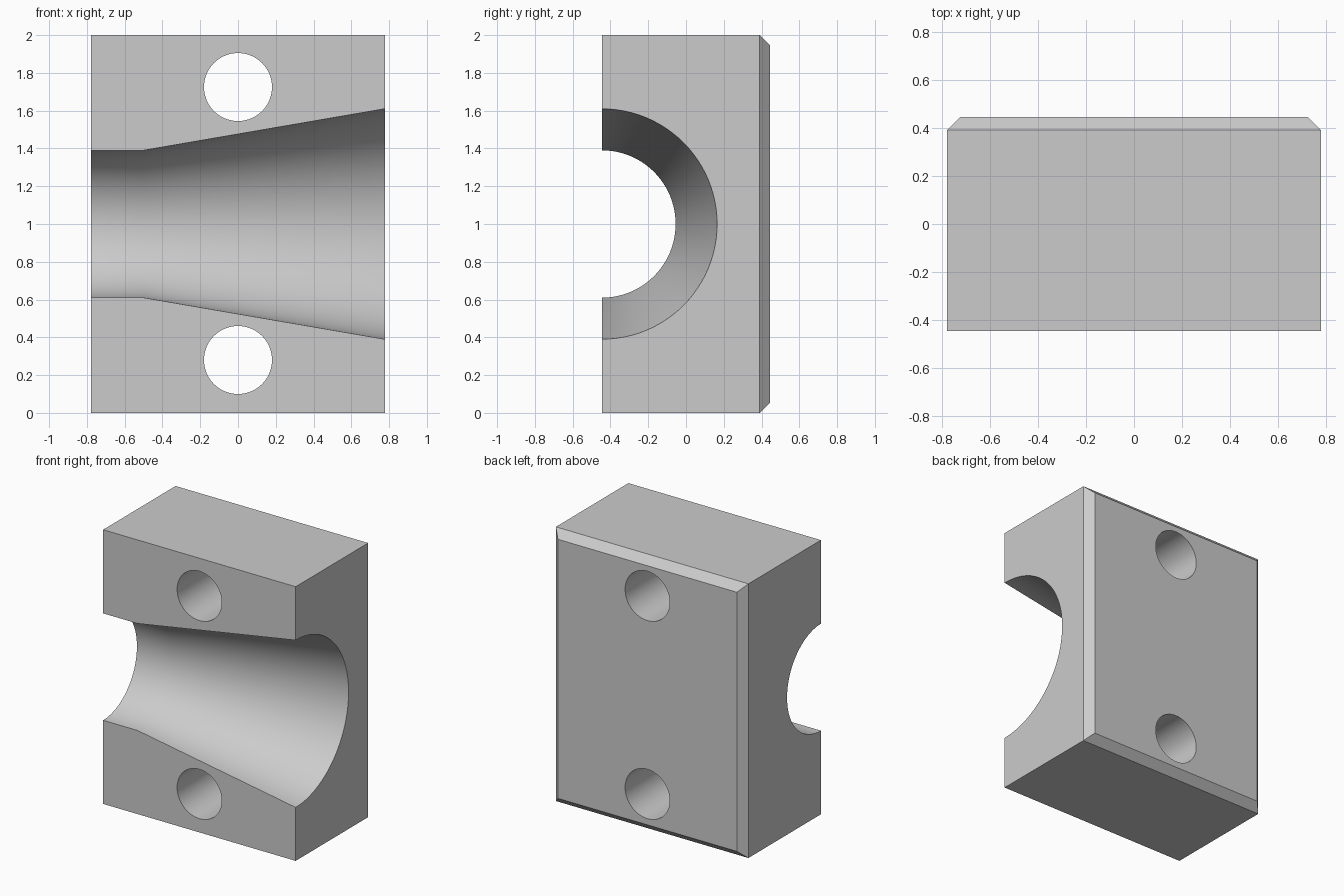
import bpy, bmesh, math
from mathutils import Matrix

cube = bpy.data.objects.get("Cube")
if cube:
    bpy.data.objects.remove(cube, do_unlink=True)

HALF_W, HALF_D, HEIGHT, CHAMFER = 0.777, 0.445, 2.0, 0.055
HOLE_R, HOLE_Z = 0.18, (0.28, 1.725)

grey = bpy.data.materials.new("plain_grey")
grey.use_nodes = True
grey.diffuse_color = (0.6, 0.6, 0.6, 1)
grey.node_tree.nodes["Principled BSDF"].inputs["Base Color"].default_value = (0.6, 0.6, 0.6, 1)


def make_object(name, bm):
    bmesh.ops.recalc_face_normals(bm, faces=bm.faces)
    mesh = bpy.data.meshes.new(name)
    bm.to_mesh(mesh)
    bm.free()
    mesh.materials.append(grey)
    obj = bpy.data.objects.new(name, mesh)
    bpy.context.collection.objects.link(obj)
    return obj


# Block with the four back edges chamfered
bm = bmesh.new()
bmesh.ops.create_cube(bm, size=1, matrix=Matrix.Translation((0, 0, HEIGHT / 2))
                      @ Matrix.Diagonal((2 * HALF_W, 2 * HALF_D, HEIGHT, 1)))
back_edges = [e for e in bm.edges if all(v.co.y > 0 for v in e.verts)]
bmesh.ops.bevel(bm, geom=back_edges, offset=CHAMFER, segments=1, affect='EDGES')
block = make_object("clamp_block", bm)

# Bore cutter: straight throat opening into a cone, centred on the front face
profile = [(-0.9, 0.39), (-0.5, 0.39), (0.9, 0.631)]
bm = bmesh.new()
rings = []
for x, r in profile:
    ring = bmesh.ops.create_circle(
        bm, segments=96, radius=r,
        matrix=Matrix.Translation((x, -HALF_D, HEIGHT / 2)) @ Matrix.Rotation(math.pi / 2, 4, 'Y'))
    rings.append(ring["verts"])
for a, b in zip(rings, rings[1:]):
    for i in range(len(a)):
        bm.faces.new((a[i - 1], a[i], b[i], b[i - 1]))
bm.faces.new(rings[0])
bm.faces.new(rings[-1])
cutters = [make_object("bore_cutter", bm)]

# Bolt hole cutters, front to back
for z in HOLE_Z:
    bm = bmesh.new()
    bmesh.ops.create_cone(bm, cap_ends=True, segments=64, radius1=HOLE_R, radius2=HOLE_R, depth=2,
                          matrix=Matrix.Translation((0, 0, z)) @ Matrix.Rotation(math.pi / 2, 4, 'X'))
    cutters.append(make_object("bolt_hole_cutter", bm))

# Cut the bore and holes, then drop the cutters
bpy.ops.object.select_all(action='DESELECT')
bpy.context.view_layer.objects.active = block
block.select_set(True)
for cutter in cutters:
    cutter.hide_render = True
    mod = block.modifiers.new("cut", 'BOOLEAN')
    mod.operation = 'DIFFERENCE'
    mod.solver = 'EXACT'
    mod.object = cutter
    bpy.ops.object.modifier_apply(modifier=mod.name)
    bpy.data.objects.remove(cutter, do_unlink=True)

bpy.ops.object.shade_smooth_by_angle(angle=math.radians(25))
